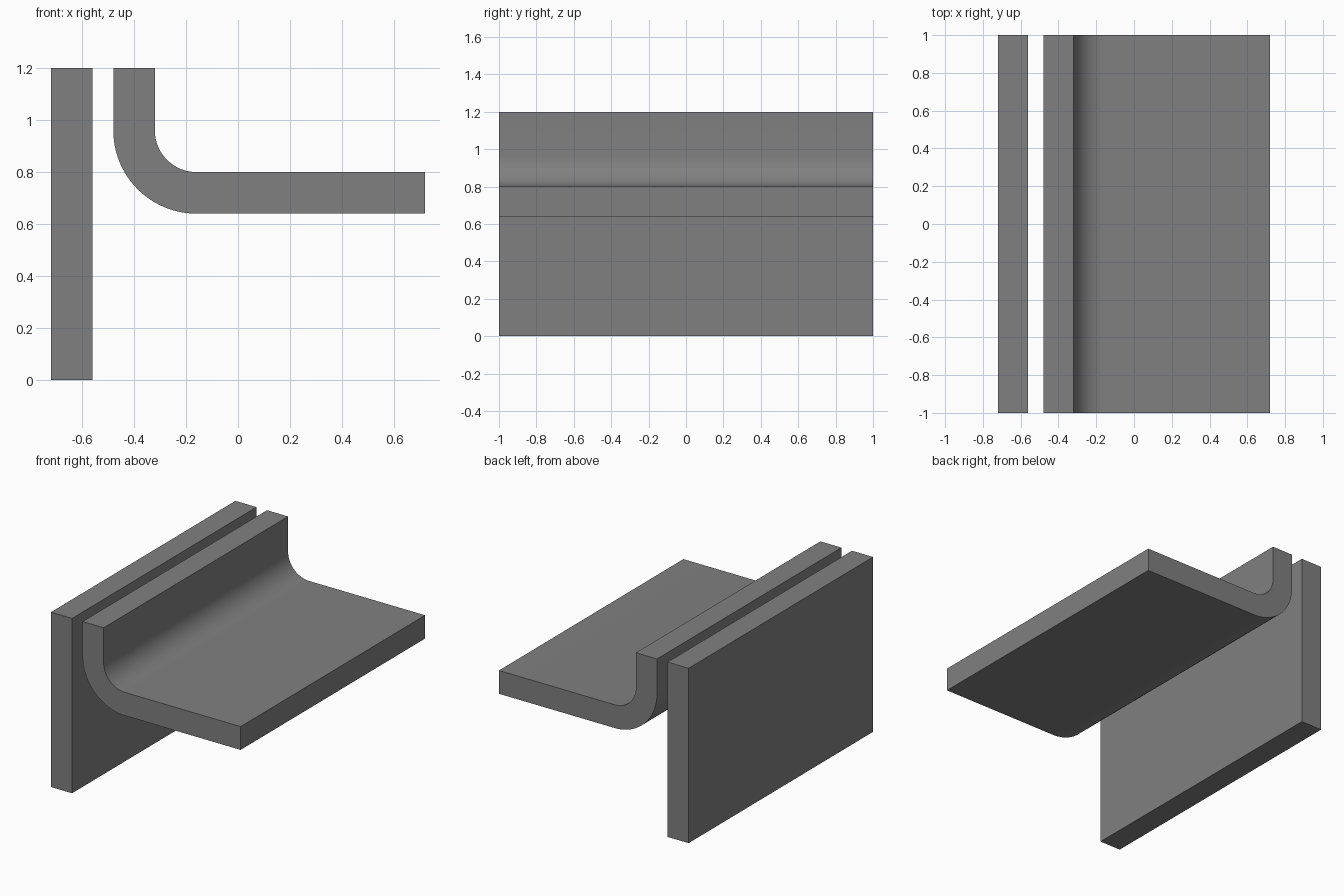
import bpy, bmesh, math

if "Cube" in bpy.data.objects:
    bpy.data.objects.remove(bpy.data.objects["Cube"])

grey = bpy.data.materials.new("steel_grey")
grey.diffuse_color = (0.216, 0.216, 0.216, 1)
grey.use_nodes = True
grey.node_tree.nodes["Principled BSDF"].inputs["Base Color"].default_value = grey.diffuse_color


def extrude_profile(name, points, y0=-1.0, y1=1.0):
    """Sweep an x-z outline along y into a closed solid."""
    bm = bmesh.new()
    face = bm.faces.new([bm.verts.new((x, y0, z)) for x, z in points])
    ext = bmesh.ops.extrude_face_region(bm, geom=[face])
    verts = [g for g in ext["geom"] if isinstance(g, bmesh.types.BMVert)]
    bmesh.ops.translate(bm, verts=verts, vec=(0, y1 - y0, 0))
    bmesh.ops.recalc_face_normals(bm, faces=bm.faces)
    mesh = bpy.data.meshes.new(name)
    bm.to_mesh(mesh)
    bm.free()
    mesh.materials.append(grey)
    ob = bpy.data.objects.new(name, mesh)
    bpy.context.collection.objects.link(ob)
    return ob


def bend(radius, steps=24, cx=-0.16, cz=0.96):
    """Quarter arc from the upright leg (left) down to the flat leg (bottom)."""
    angles = [math.pi * (1 + 0.5 * i / steps) for i in range(steps + 1)]
    return [(cx + radius * math.cos(a), cz + radius * math.sin(a)) for a in angles]


# Upright flat plate
extrude_profile("upright_plate", [(-0.72, 0), (-0.56, 0), (-0.56, 1.2), (-0.72, 1.2)])

# Bent plate: short upright leg, rounded bend, long flat leg
outline = [(-0.48, 1.2)] + bend(0.32) + [(0.72, 0.64), (0.72, 0.8)]
outline += bend(0.16)[::-1] + [(-0.32, 1.2)]
bent = extrude_profile("bent_plate", outline)
bpy.context.view_layer.objects.active = bent
bent.select_set(True)
bpy.ops.object.shade_smooth_by_angle(angle=math.radians(30))
